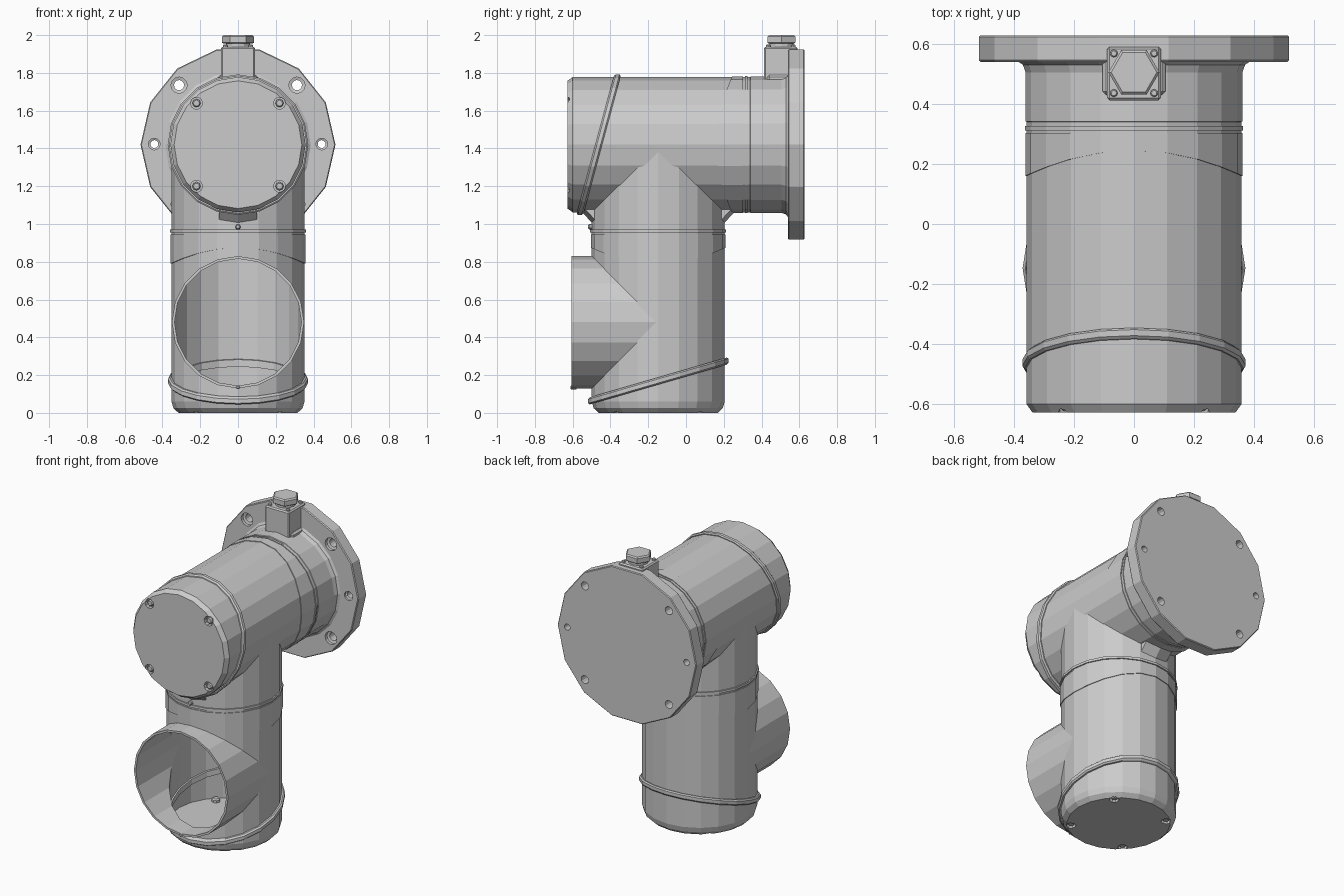
import bpy, bmesh, math

if "Cube" in bpy.data.objects:
    bpy.data.objects.remove(bpy.data.objects["Cube"])

ZC = 1.42      # height of the horizontal barrel axis
YC = -0.147    # y of the vertical barrel axis
N = 20


def lathe(name, prof, axis, c, n=N, slope=0.0, closed=False, phase=0.0):
    """Revolve (radius, height[, saddle]) points around axis 'Z' (c = x, y) or 'Y' (c = x, z)."""
    bm = bmesh.new()
    rings = []
    for p in prof:
        r, h = p[0], p[1]
        sad = p[2] if len(p) > 2 else 0.0
        ring = []
        for i in range(n):
            a = 2 * math.pi * i / n + phase
            u, v = r * math.cos(a), r * math.sin(a)
            w = h + slope * v - sad * math.cos(a) ** 2
            co = (c[0] + u, c[1] + v, w) if axis == 'Z' else (c[0] + u, w, c[1] + v)
            ring.append(bm.verts.new(co))
        rings.append(ring)
    pairs = list(zip(rings, rings[1:]))
    if closed:
        pairs.append((rings[-1], rings[0]))
    else:
        bm.faces.new(rings[0])
        bm.faces.new(rings[-1])
    for a, b in pairs:
        for i in range(n):
            j = (i + 1) % n
            bm.faces.new((a[i], a[j], b[j], b[i]))
    bmesh.ops.recalc_face_normals(bm, faces=bm.faces)
    me = bpy.data.meshes.new(name)
    bm.to_mesh(me)
    bm.free()
    ob = bpy.data.objects.new(name, me)
    bpy.context.collection.objects.link(ob)
    return ob


def box(name, lo, hi, bevel=0.0):
    bm = bmesh.new()
    bmesh.ops.create_cube(bm, size=1)
    for v in bm.verts:
        v.co = [l + (k + 0.5) * (h - l) for k, l, h in zip(v.co, lo, hi)]
    if bevel:
        bmesh.ops.bevel(bm, geom=list(bm.edges), offset=bevel, segments=1, affect='EDGES')
    me = bpy.data.meshes.new(name)
    bm.to_mesh(me)
    bm.free()
    ob = bpy.data.objects.new(name, me)
    bpy.context.collection.objects.link(ob)
    return ob


def boolean(target, other, op):
    m = target.modifiers.new("bool", 'BOOLEAN')
    m.operation, m.object, m.solver = op, other, 'EXACT'
    bpy.context.view_layer.objects.active = target
    bpy.ops.object.modifier_apply(modifier=m.name)
    bpy.data.objects.remove(other, do_unlink=True)


# Housing: vertical barrel, horizontal barrel and front mouth
housing = lathe("lamp_housing", [(.315, 0), (.342, .025), (.352, .06), (.352, ZC)], 'Z', (0, YC))
boolean(housing, lathe("horizontal_barrel", [(.338, -.628), (.358, -.6), (.358, .45)], 'Y', (0, ZC)), 'UNION')
boolean(housing, lathe("front_mouth", [(.35, -.605), (.35, YC)], 'Y', (0, .48)), 'UNION')

# Hollow interior of the lower barrel and mouth
boolean(housing, lathe("cut_inner", [(.335, .055), (.335, .93)], 'Z', (0, YC)), 'DIFFERENCE')
boolean(housing, lathe("cut_mouth", [(.336, -.7), (.336, YC)], 'Y', (0, .48)), 'DIFFERENCE')

# Screw pockets and screws on both end caps
for sx in (-1, 1):
    for sv in (-1, 1):
        x, z, y = sx * .22, ZC + sv * .22, YC + sv * .205
        boolean(housing, lathe("cut_a", [(.032, -.7), (.032, -.6)], 'Y', (x, z), 10), 'DIFFERENCE')
        boolean(housing, lathe("cut_b", [(.03, -.1), (.03, .022)], 'Z', (x * .93, y), 10), 'DIFFERENCE')
        lathe("end_cap_screw", [(.016, -.622), (.022, -.616), (.022, -.59)], 'Y', (x, z), 8)
        lathe("base_cap_screw", [(.016, .006), (.021, .011), (.021, .03)], 'Z', (x * .93, y), 8)
        lathe("inner_cap_screw", [(.026, .05), (.026, .07), (.018, .078)], 'Z', (x * .93, y), 8)

# Slanted bands around both end caps
lathe("base_band", [(.325, .15), (.362, .15), (.371, .158), (.371, .18), (.362, .188), (.325, .188)],
      'Z', (0, YC), slope=.29, closed=True)
lathe("end_band", [(.345, -.48), (.364, -.48), (.372, -.472), (.372, -.452), (.364, -.444), (.345, -.444)],
      'Y', (0, ZC), slope=.27, closed=True)

# Scalloped sleeves and swivel rings at the two joints
lathe("lower_sleeve", [(.345, .875, .085), (.357, .875, .085), (.357, .945), (.345, .945)],
      'Z', (0, YC), closed=True)
lathe("lower_swivel_ring", [(.345, .956), (.36, .956), (.36, .972), (.345, .972)], 'Z', (0, YC), closed=True)
lathe("rear_sleeve", [(.35, .245, .085), (.362, .245, .085), (.362, .303), (.35, .303)],
      'Y', (0, ZC), closed=True)
lathe("rear_swivel_ring", [(.35, .312), (.363, .312), (.363, .326), (.35, .326)], 'Y', (0, ZC), closed=True)

# Flange neck with flared root
lathe("flange_neck", [(.352, .336), (.361, .342), (.361, .505), (.37, .53), (.392, .545)], 'Y', (0, ZC))

# Fourteen-sided mounting flange with bolt holes
flange = lathe("mounting_flange", [(.511, .54), (.516, .546), (.516, .623), (.511, .628)], 'Y', (0, ZC), 14)
for sx in (-1, 1):
    for sz in (-1, 1):
        boolean(flange, lathe("cut_bolt", [(.043, .5), (.043, .56), (.027, .565), (.027, .7)],
                              'Y', (sx * .312, ZC + sz * .315), 12), 'DIFFERENCE')
    boolean(flange, lathe("cut_side", [(.031, .5), (.031, .553), (.021, .558), (.021, .7)],
                          'Y', (sx * .443, ZC + .003), 12), 'DIFFERENCE')

# Cable entry box on top with hex plug and corner screws
box("cable_box", (-.09, .412, 1.70), (.09, .59, 1.938), .008)
box("cable_box_foot", (-.105, .43, 1.70), (.105, .56, 1.79), .012)
lathe("plug_collar", [(.064, 1.93), (.064, 1.962)], 'Z', (0, .505), 12)
lathe("hex_plug", [(.078, 1.955), (.085, 1.96), (.085, 1.992), (.076, 2.0)], 'Z', (0, .505), 6)
for sx in (-1, 1):
    for sy in (-1, 1):
        lathe("box_screw", [(.013, 1.93), (.013, 1.945), (.009, 1.949)], 'Z', (sx * .067, .502 + sy * .066), 8)

# Locating pins on the front
lathe("front_pin", [(.009, -.518), (.014, -.512), (.014, -.48)], 'Y', (0, .985), 8)
lathe("mouth_pin", [(.006, -.612), (.01, -.608), (.01, -.58)], 'Y', (0, .135), 8)

# Small gussets filling the inner corners of the elbow
for s, w in ((1, .10), (-1, .10)):
    bm = bmesh.new()
    y0 = YC + s * .345
    tri = [(y0, 1.0), (y0, 1.085), (y0 + s * .065, 1.07)]
    rows = []
    for x in (-w, 0, w):
        k = .016 * (x / w) ** 2
        rows.append([bm.verts.new((x, y - s * k, z + k)) for y, z in tri])
    for a, b in zip(rows, rows[1:]):
        for i in range(3):
            j = (i + 1) % 3
            bm.faces.new((a[i], a[j], b[j], b[i]))
    bm.faces.new(rows[0])
    bm.faces.new(rows[-1])
    bmesh.ops.recalc_face_normals(bm, faces=bm.faces)
    me = bpy.data.meshes.new("elbow_gusset")
    bm.to_mesh(me)
    bm.free()
    bpy.context.collection.objects.link(bpy.data.objects.new("elbow_gusset", me))
